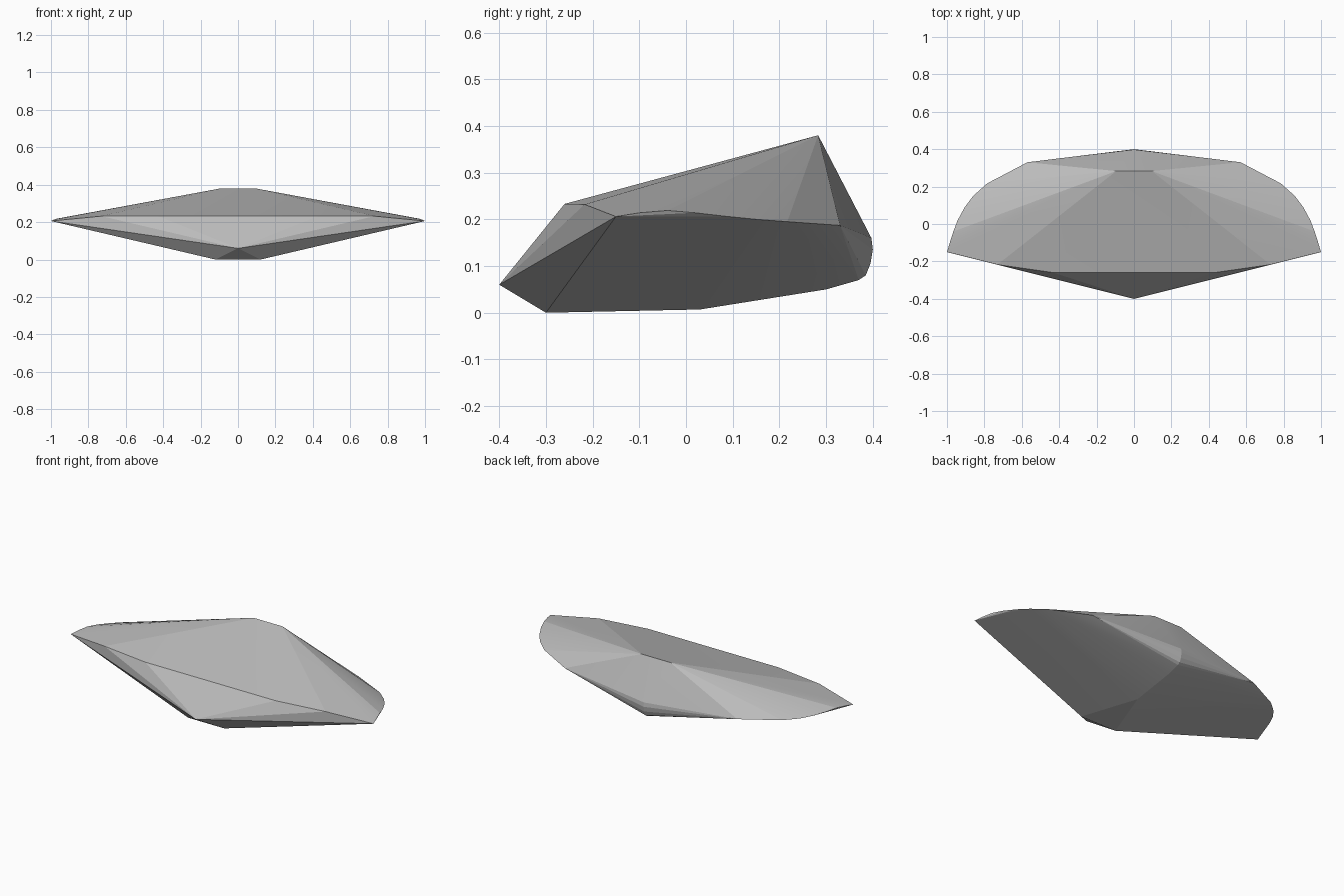
import bpy, bmesh, math

cube = bpy.data.objects.get("Cube")
if cube:
    bpy.data.objects.remove(cube, do_unlink=True)

# One plain grey for the whole hull
grey = bpy.data.materials.new("plain_grey")
grey.use_nodes = True
colour = (0.5, 0.5, 0.5, 1)
grey.diffuse_color = colour
grey.node_tree.nodes["Principled BSDF"].inputs["Base Color"].default_value = colour

# Centreline: nose, keel, rounded tail
keel = [(-0.4, 0.06), (0.03, 0.007), (0.30, 0.05), (0.37, 0.07),
        (0.385, 0.08), (0.395, 0.105), (0.4, 0.135), (0.397, 0.16)]

# Left half: chin, roof ridge, front brow, wing tip and curved rear edge
side = [(0.12, -0.3, 0), (0.095, 0.283, 0.38),
        (0.43, -0.26, 0.233), (0.73, -0.217, 0.232),
        (1.0, -0.15, 0.206), (0.985, -0.1, 0.214), (0.966, -0.04, 0.219),
        (0.943, 0.02, 0.214), (0.905, 0.09, 0.206), (0.86, 0.15, 0.2),
        (0.785, 0.217, 0.195), (0.57, 0.33, 0.187)]

# Faceted shell stretched over the mirrored points
bm = bmesh.new()
for y, z in keel:
    bm.verts.new((0, y, z))
for x, y, z in side:
    for s in (1, -1):
        bm.verts.new((s * x, y, z))
hull = bmesh.ops.convex_hull(bm, input=bm.verts[:])
spare = [v for v in hull["geom_interior"] if isinstance(v, bmesh.types.BMVert)]
bmesh.ops.delete(bm, geom=spare, context="VERTS")
bmesh.ops.recalc_face_normals(bm, faces=bm.faces[:])

mesh = bpy.data.meshes.new("faceted_hull")
bm.to_mesh(mesh)
bm.free()
mesh.materials.append(grey)
body = bpy.data.objects.new("faceted_hull", mesh)
bpy.context.collection.objects.link(body)

# Soften only the shallow creases along the curved edges
bpy.context.view_layer.objects.active = body
body.select_set(True)
bpy.ops.object.shade_smooth_by_angle(angle=math.radians(8))
